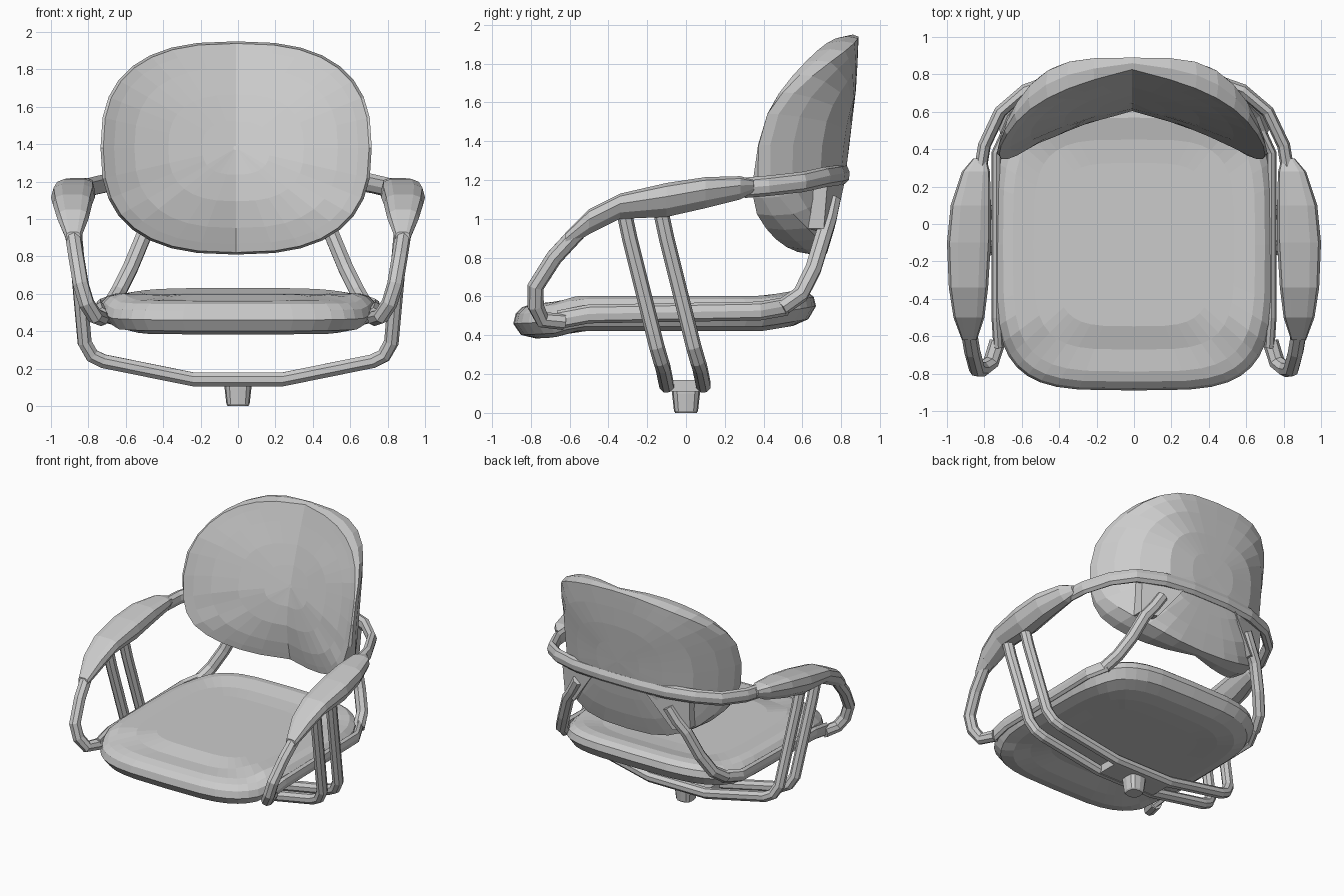
import bpy, bmesh, math
from mathutils import Vector

cube = bpy.data.objects.get("Cube")
if cube:
    bpy.data.objects.remove(cube, do_unlink=True)

grey = bpy.data.materials.new("grey")
grey.use_nodes = True
colour = (0.6, 0.6, 0.6, 1)
grey.diffuse_color = colour
grey.node_tree.nodes["Principled BSDF"].inputs["Base Color"].default_value = colour


def loft(name, rings):
    """Skin a list of closed rings and cap both ends."""
    bm = bmesh.new()
    rows = [[bm.verts.new(p) for p in ring] for ring in rings]
    n = len(rows[0])
    for a, b in zip(rows, rows[1:]):
        for i in range(n):
            j = (i + 1) % n
            bm.faces.new((a[i], a[j], b[j], b[i]))
    bm.faces.new(rows[0])
    bm.faces.new(rows[-1])
    bmesh.ops.recalc_face_normals(bm, faces=bm.faces)
    mesh = bpy.data.meshes.new(name)
    bm.to_mesh(mesh)
    bm.free()
    mesh.materials.append(grey)
    obj = bpy.data.objects.new(name, mesh)
    bpy.context.collection.objects.link(obj)
    return obj


def tube(name, path, radius=0.04, tall=1.0, sides=8):
    """Sweep a low-sided tube along a path; tall stretches it upwards."""
    pts = [Vector(p) for p in path]
    rings = []
    for i, p in enumerate(pts):
        before = (p - pts[i - 1]).normalized() if i else Vector()
        after = (pts[i + 1] - p).normalized() if i < len(pts) - 1 else Vector()
        along = (before + after).normalized()
        if i == 0:
            u = along.orthogonal().normalized()
        u = (u - along * u.dot(along)).normalized()
        v = along.cross(u)
        ring = []
        for k in range(sides):
            a = math.tau * k / sides
            off = (u * math.cos(a) + v * math.sin(a)) * radius
            off.z *= tall
            ring.append(p + off)
        rings.append(ring)
    return loft(name, rings)


def interp(table, t):
    for (t0, v0), (t1, v1) in zip(table, table[1:]):
        if t <= t1:
            return v0 + (v1 - v0) * max(0, (t - t0) / (t1 - t0))
    return table[-1][1]


def squircle(count, power):
    """Unit superellipse points."""
    for k in range(count):
        a = math.tau * k / count
        c, s = math.cos(a), math.sin(a)
        yield (math.copysign(abs(c) ** (2 / power), c),
               math.copysign(abs(s) ** (2 / power), s))


# Seat cushion: stacked rounded outlines, front lip dropped, rear edge lifted
sag = [(-0.89, -0.045), (-0.68, -0.035), (-0.56, 0), (0.4, 0), (0.67, 0.045)]


def seat_ring(scale, z):
    ring = []
    for cx, cy in squircle(40, 4):
        y = -0.11 + 0.78 * scale * cy
        ring.append((0.745 * scale * cx, y, z + interp(sag, y)))
    return ring


loft("seat", [seat_ring(s, z) for s, z in (
    (0.56, 0.43), (0.72, 0.425), (0.85, 0.423), (0.95, 0.445), (1, 0.505),
    (0.985, 0.555), (0.94, 0.588), (0.87, 0.603), (0.72, 0.597), (0.56, 0.597))])

# Backrest: curved shell, thicker at the lumbar and thin at the top
rear_profile = [(0.8, 0.72), (1.0, 0.78), (1.28, 0.83), (1.7, 0.88), (1.95, 0.89)]
front_profile = [(0.8, 0.65), (1.05, 0.6), (1.28, 0.62), (1.6, 0.71), (1.95, 0.83)]
bow_profile = [(0.9, 0.34), (1.2, 0.26), (1.6, 0.27), (1.8, 0.25)]


def rear_y(x, z):
    return interp(rear_profile, z) - 1.6 * x ** 4


def front_y(x, z):
    bow = interp(bow_profile, z) * abs(x) + 0.35 * x ** 4
    return min(interp(front_profile, z) - bow, rear_y(x, z) - 0.05)


def middle_y(x, z):
    return (front_y(x, z) + rear_y(x, z)) / 2


def back_ring(scale, surface):
    ring = []
    for cx, cz in squircle(32, 2.6):
        x, z = 0.725 * scale * cx, 1.38 + 0.57 * scale * cz
        ring.append((x - 0.01, surface(x, z), z))
    return ring


steps = (0.02, 0.25, 0.5, 0.75, 0.9, 0.98)
loft("backrest", [back_ring(s, front_y) for s in steps]
     + [back_ring(1, middle_y)]
     + [back_ring(s, rear_y) for s in reversed(steps)])

# Rail wrapping behind the backrest from arm to arm
half = [(0.82, 0.3, 1.16), (0.8, 0.42, 1.17), (0.715, 0.6, 1.19),
        (0.58, 0.715, 1.215), (0.38, 0.785, 1.225), (0.15, 0.81, 1.23)]
tube("back_rail", half + [(-x, y, z) for x, y, z in reversed(half)], 0.035, 1.5)

# Arm pad sections: y, top, bottom, inner x, outer x
pad = ((0.35, 1.2, 1.14, 0.79, 0.86), (0.28, 1.22, 1.1, 0.77, 0.92),
       (0.1, 1.215, 1.055, 0.765, 0.98), (-0.1, 1.185, 1.01, 0.765, 1.0),
       (-0.34, 1.13, 1.0, 0.78, 0.99), (-0.5, 1.05, 0.92, 0.8, 0.965),
       (-0.62, 0.93, 0.85, 0.84, 0.92))
# Pad cross-section: flat crowned top, sides drawn in below
section = ((0, 0.6), (0.06, 0.9), (0.25, 1), (0.75, 1), (0.94, 0.9), (1, 0.6),
           (0.88, 0.25), (0.65, 0), (0.35, 0), (0.12, 0.25))

for side, s in (("left", 1), ("right", -1)):
    def flip(path):
        return [(s * x, y, z) for x, y, z in path]

    loft(side + "_arm_pad", [
        [(s * (xi + (xo - xi) * u), y, bot + (top - bot) * w) for u, w in section]
        for y, top, bot, xi, xo in pad])
    # Front hoop bending from the pad down to the seat edge
    tube(side + "_arm_front", flip([
        (0.885, -0.56, 0.93), (0.865, -0.68, 0.8), (0.84, -0.775, 0.65),
        (0.81, -0.775, 0.55), (0.765, -0.74, 0.48), (0.73, -0.63, 0.47)]), 0.043)
    # Flat rail along the seat edge
    tube(side + "_seat_rail", flip([
        (0.725, -0.66, 0.48), (0.735, -0.5, 0.51), (0.735, 0.38, 0.525),
        (0.67, 0.52, 0.55)]), 0.027, 1.8)
    # Post from the seat's rear corner up to the backrest
    tube(side + "_back_post", flip([
        (0.68, 0.49, 0.54), (0.64, 0.59, 0.61), (0.575, 0.655, 0.74),
        (0.5, 0.71, 0.92), (0.44, 0.735, 1.0), (0.38, 0.755, 1.1)]), 0.044)
    # Wedge gusset between post, shell and rail
    loft(side + "_back_bracket", [
        flip([(0.22, y + 0.03, 1.2), (0.54, y - 0.06, 1.2), (0.53, y - 0.08, 0.95),
              (0.42, y - 0.03, 0.93)])
        for y in (0.7, 0.79)])

# Two U-shaped struts running from arm to arm beneath the seat
for name, y_top, y_low in (("front", -0.32, -0.1), ("rear", -0.13, 0.09)):
    half = [(0.88, y_top, 1.04), (0.87, y_top + 0.03, 0.9),
            (0.82, y_low - 0.05, 0.34), (0.78, y_low - 0.03, 0.27),
            (0.72, y_low - 0.02, 0.24), (0.24, y_low, 0.143)]
    tube(name + "_strut", half + [(-x, y, z) for x, y, z in reversed(half)])

# Swivel plate and tapered stub
loft("swivel_plate", [[(x, y, z) for x, y in ((-0.24, -0.1), (0.24, -0.1),
                                              (0.24, 0.1), (-0.24, 0.1))]
                      for z in (0.11, 0.17)])
loft("swivel_stub", [[(r * cx, r * cy, z) for cx, cy in squircle(12, 3)]
                     for r, z in ((0.055, 0), (0.062, 0.01), (0.072, 0.1), (0.072, 0.15))])
